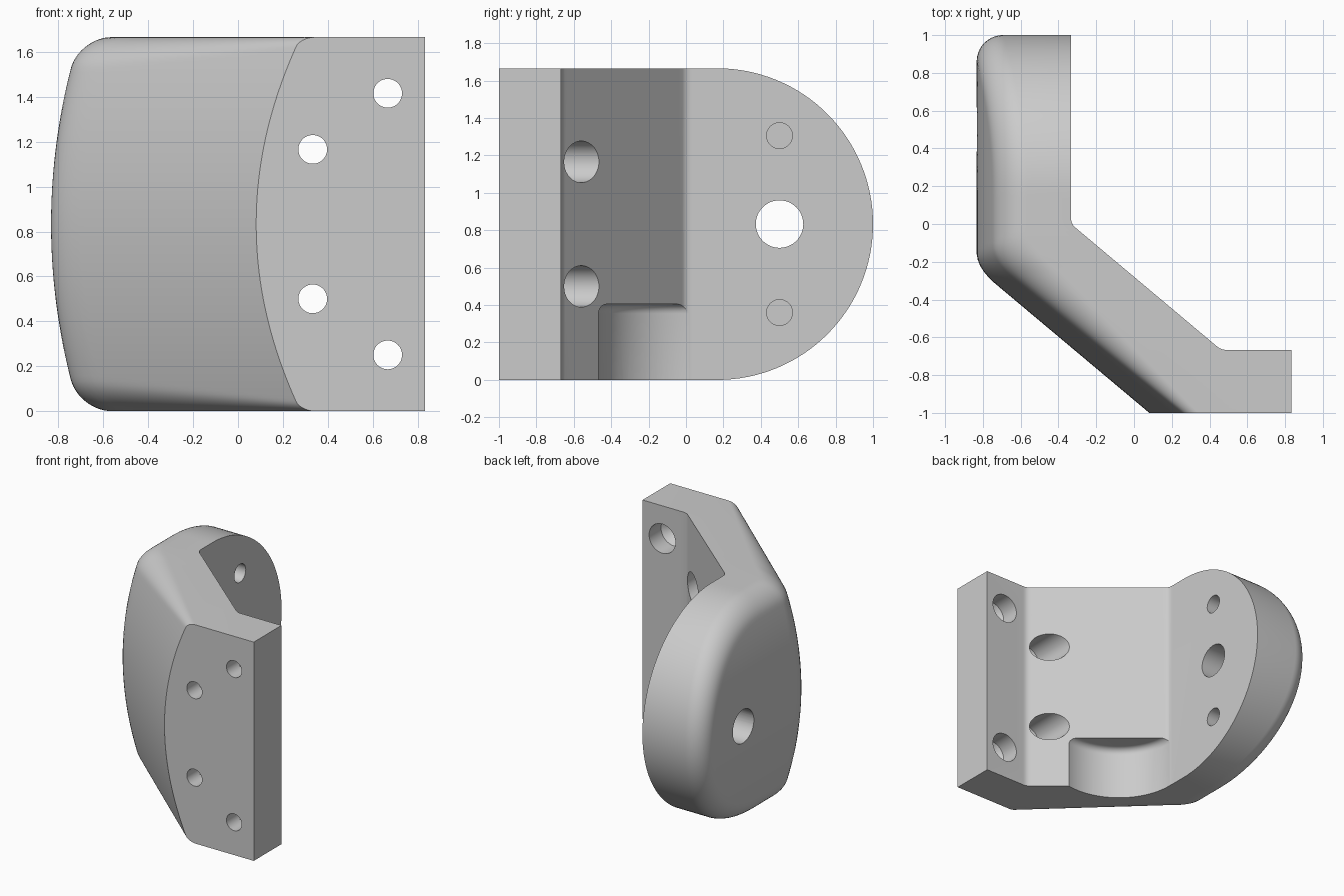
import bpy, bmesh, math

cube = bpy.data.objects.get("Cube")
if cube:
    bpy.data.objects.remove(cube, do_unlink=True)

R = 0.833                      # half height, also radius of the rounded arm end
WALL = 0.5
ANGLE = math.radians(40)
RUN = 1 / math.tan(ANGLE)      # x travelled per unit of y on the slanted wall
ARM_Y = 0.167                  # centre of the rounded end

grey = bpy.data.materials.new("light_grey")
grey.use_nodes = True
grey.diffuse_color = (0.6, 0.6, 0.6, 1)
grey.node_tree.nodes["Principled BSDF"].inputs["Base Color"].default_value = (0.6, 0.6, 0.6, 1)


def make(name, bm):
    bmesh.ops.recalc_face_normals(bm, faces=bm.faces)
    mesh = bpy.data.meshes.new(name)
    bm.to_mesh(mesh)
    bm.free()
    obj = bpy.data.objects.new(name, mesh)
    bpy.context.collection.objects.link(obj)
    mesh.materials.append(grey)
    return obj


def prism(name, points, low, high):
    bm = bmesh.new()
    face = bm.faces.new([bm.verts.new((x, y, low)) for x, y in points])
    new = bmesh.ops.extrude_face_region(bm, geom=[face])["geom"]
    bmesh.ops.translate(bm, vec=(0, 0, high - low),
                        verts=[v for v in new if isinstance(v, bmesh.types.BMVert)])
    return make(name, bm)


def lathe(name, profile, axis, centre, sides=48):
    """Turned solid from (radius, height) points along the named axis."""
    bm = bmesh.new()
    rings = []
    for radius, h in profile:
        ring = []
        for i in range(sides):
            a = 2 * math.pi * i / sides
            u, v = radius * math.cos(a) + centre[0], radius * math.sin(a) + centre[1]
            ring.append(bm.verts.new({"x": (h, u, v), "y": (u, h, v), "z": (u, v, h)}[axis]))
        rings.append(ring)
    for a, b in zip(rings, rings[1:]):
        for i in range(sides):
            j = (i + 1) % sides
            bm.faces.new((a[i], a[j], b[j], b[i]))
    bm.faces.new(rings[0])
    bm.faces.new(rings[-1])
    return make(name, bm)


def rounded(prev, corner, nxt, cut, steps=6):
    """Soft corner as a short quadratic curve."""
    def toward(p):
        length = math.dist(p, corner)
        return [c + (q - c) * cut / length for c, q in zip(corner, p)]
    a, b = toward(prev), toward(nxt)
    return [tuple((1 - t) ** 2 * p + 2 * t * (1 - t) * c + t * t * q
                  for p, c, q in zip(a, corner, b))
            for t in (i / steps for i in range(steps + 1))]


def outer_x(y, z, edge):
    """Bowed outer skin, with its rim rounded near the edge."""
    blend = min(1, max(0, (y + 1) / 0.75))
    r = 0.04 + 0.10 * blend
    inset = 0.127 * ((z - R) / R) ** 2
    if edge < r:
        inset += r - math.sqrt(max(0, r * r - (r - edge) ** 2))
    arm = -R + inset
    corner_y = -WALL * math.tan((math.pi / 2 - ANGLE) / 2)
    slant = -R + (corner_y - y) * RUN + inset / math.sin(ANGLE)
    k = 0.1
    return max(arm, slant) + max(0, k - abs(arm - slant)) ** 2 / (4 * k)


def outer_skin():
    # Stations run along the bottom, around the end and back along the top
    straight, arc, rings = 46, 64, 30
    ys = [-1.2 + (ARM_Y + 1.2) * i / straight for i in range(straight)]
    stations = [(y, 0, -1) for y in ys]
    for i in range(arc + 1):
        a = math.pi * (i / arc - 0.5)
        stations.append((ARM_Y, math.cos(a), math.sin(a)))
    stations += [(y, 0, 1) for y in reversed(ys)]
    bm = bmesh.new()
    rows = []
    for j in range(rings + 1):
        edge = R * (j / rings) ** 2
        row = []
        for y0, dy, dz in stations:
            y, z = y0 + dy * (R - edge), R + dz * (R - edge)
            row.append(bm.verts.new((outer_x(y, z, edge), y, z)))
        rows.append(row)
    for a, b in zip(rows, rows[1:]):
        for i in range(len(stations) - 1):
            bm.faces.new((a[i], a[i + 1], b[i + 1], b[i]))
    bmesh.ops.remove_doubles(bm, verts=bm.verts, dist=0.00001)
    # Close the skin into a solid
    border = [e for e in bm.edges if e.is_boundary]
    new = bmesh.ops.extrude_edge_only(bm, edges=border)["geom"]
    for v in new:
        if isinstance(v, bmesh.types.BMVert):
            v.co.x = 2
    bmesh.ops.contextual_create(bm, geom=[e for e in new if isinstance(e, bmesh.types.BMEdge)])
    return make("outer_skin_cutter", bm)


# Bent bracket: plan profile
inner, foot = (-0.333, 0), (-0.333 + 0.667 * RUN, -0.667)
plan = [(-1.2, 1.2), (-0.333, 1.2)]
plan += rounded((-0.333, 1.2), inner, foot, 0.03)
plan += rounded(inner, foot, (R, -0.667), 0.03)
plan += [(R, -0.667), (R, -1), (-1.2, -1)]
bracket = prism("bent_bracket", plan, -0.2, 1.9)

cutters = [(outer_skin(), 'INTERSECT')]

# Pivot hole and two blind pin holes in the arm
cutters.append((lathe("pivot_hole", [(0.127, -1.2), (0.127, 0)], "x", (0.5, R)), 'DIFFERENCE'))
for side in (-1, 1):
    pin = lathe("pin_hole", [(0.069, -0.5), (0.069, 0)], "x", (0.5, R + side * 0.473))
    cutters.append((pin, 'DIFFERENCE'))
    # Counterbored screw holes through the mounting foot
    for x, dz in ((0.333, 0.333), (0.667, 0.583)):
        screw = lathe("screw_hole", [(0.064, -1.2), (0.064, -0.86), (0.111, -0.81), (0.111, 0.1)],
                      "y", (x, R + side * dz))
        cutters.append((screw, 'DIFFERENCE'))

# Round clearance pocket at the bottom of the slanted wall
soft = [(0.425 + 0.05 * math.cos(a), 0.355 + 0.05 * math.sin(a))
        for a in (math.pi / 2 * i / 6 for i in range(7))]
pocket = lathe("pocket", [(0.475, -0.3)] + soft, "z", (0.143, 0), 96)
cutters.append((pocket, 'DIFFERENCE'))

bpy.context.view_layer.objects.active = bracket
for cutter, operation in cutters:
    cutter.hide_render = True
    mod = bracket.modifiers.new(cutter.name, 'BOOLEAN')
    mod.object, mod.operation, mod.solver = cutter, operation, 'EXACT'
    bpy.ops.object.modifier_apply(modifier=mod.name)
    bpy.data.objects.remove(cutter, do_unlink=True)

bpy.ops.object.select_all(action='DESELECT')
bracket.select_set(True)
bpy.ops.object.shade_smooth_by_angle(angle=math.radians(30))
